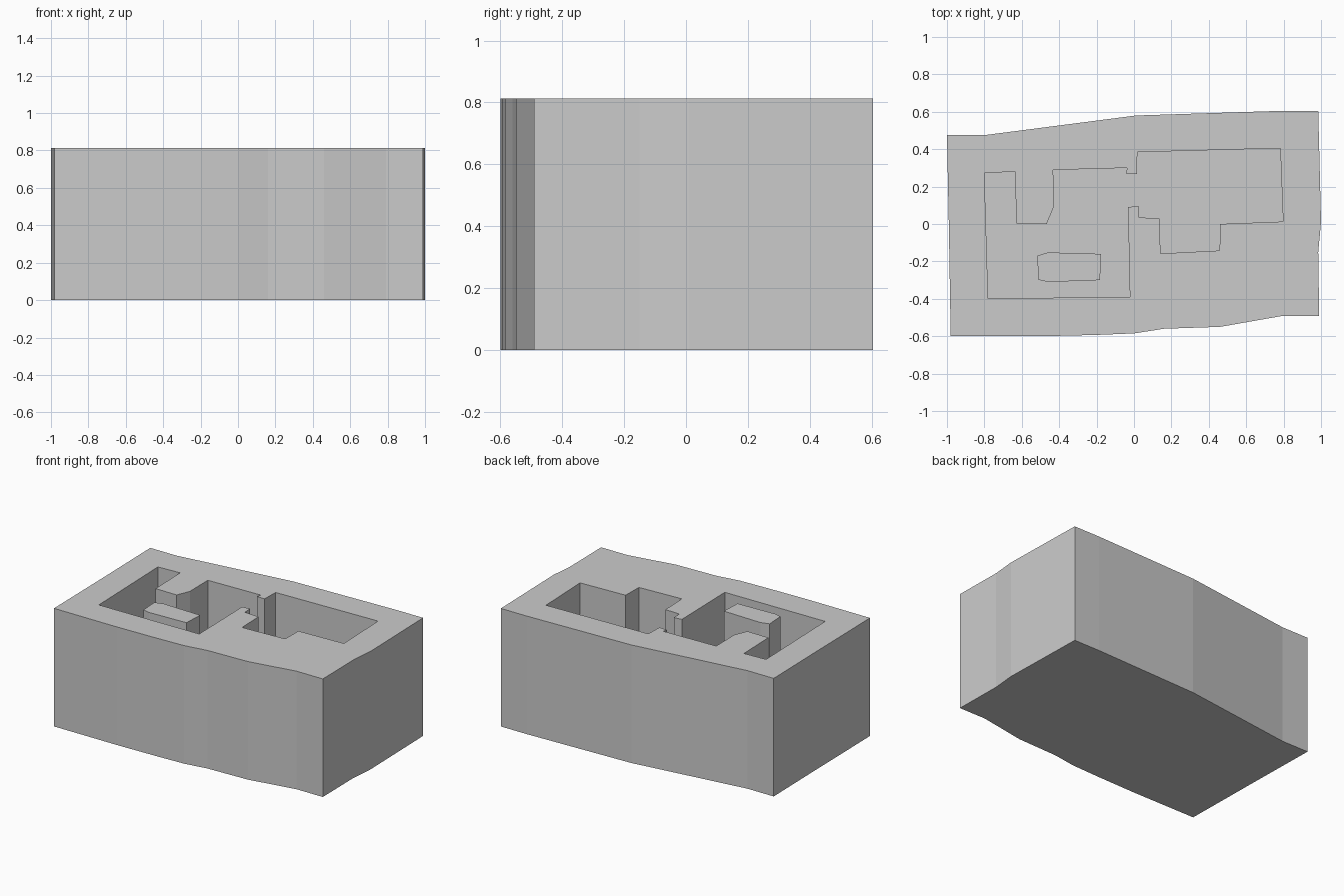
import bpy, bmesh

if "Cube" in bpy.data.objects:
    bpy.data.objects.remove(bpy.data.objects["Cube"])

HEIGHT = 0.812
FLOOR = 0.2


def prism(name, outline, z0, z1):
    """Extrude a flat outline from z0 up to z1."""
    bm = bmesh.new()
    base = bm.faces.new([bm.verts.new((x, y, z0)) for x, y in outline])
    up = bmesh.ops.extrude_face_region(bm, geom=[base], use_keep_orig=True)
    for v in up["geom"]:
        if isinstance(v, bmesh.types.BMVert):
            v.co.z = z1
    bmesh.ops.recalc_face_normals(bm, faces=bm.faces)
    mesh = bpy.data.meshes.new(name)
    bm.to_mesh(mesh)
    bm.free()
    obj = bpy.data.objects.new(name, mesh)
    bpy.context.collection.objects.link(obj)
    return obj


# Outer block with gently bent sides
block = prism("outer_block", [
    (-0.98, -0.6), (-0.5, -0.6), (-0.2, -0.593), (0, -0.585), (0.16, -0.56),
    (0.46, -0.55), (0.79, -0.492), (0.99, -0.492), (0.985, -0.15), (1.0, 0.01),
    (0.985, 0.605), (0.79, 0.605), (0.01, 0.58), (-0.8, 0.475), (-1.0, 0.475),
    (-0.99, 0.0)], 0, HEIGHT)

# Two connected rooms carved down from the top
rooms = prism("room_cutter", [
    (-0.8, 0.272), (-0.78, -0.398), (-0.022, -0.39), (-0.032, 0.09),
    (0.025, 0.097), (0.027, 0.035), (0.135, 0.03), (0.142, -0.158),
    (0.458, -0.142), (0.46, 0.0), (0.797, 0.013), (0.782, 0.405),
    (0.018, 0.384), (0.015, 0.267), (-0.043, 0.27), (-0.036, 0.3),
    (-0.432, 0.289), (-0.43, 0.09), (-0.467, 0.0), (-0.628, 0.002),
    (-0.637, 0.28)], FLOOR, HEIGHT + 0.2)
rooms.hide_render = True
rooms.hide_viewport = True

carve = block.modifiers.new("carve_rooms", "BOOLEAN")
carve.operation = "DIFFERENCE"
carve.solver = "EXACT"
carve.object = rooms

# Free-standing pillar in the left room
prism("pillar", [
    (-0.518, -0.17), (-0.51, -0.298), (-0.46, -0.31), (-0.182, -0.3),
    (-0.176, -0.16), (-0.46, -0.152)], FLOOR, HEIGHT)
